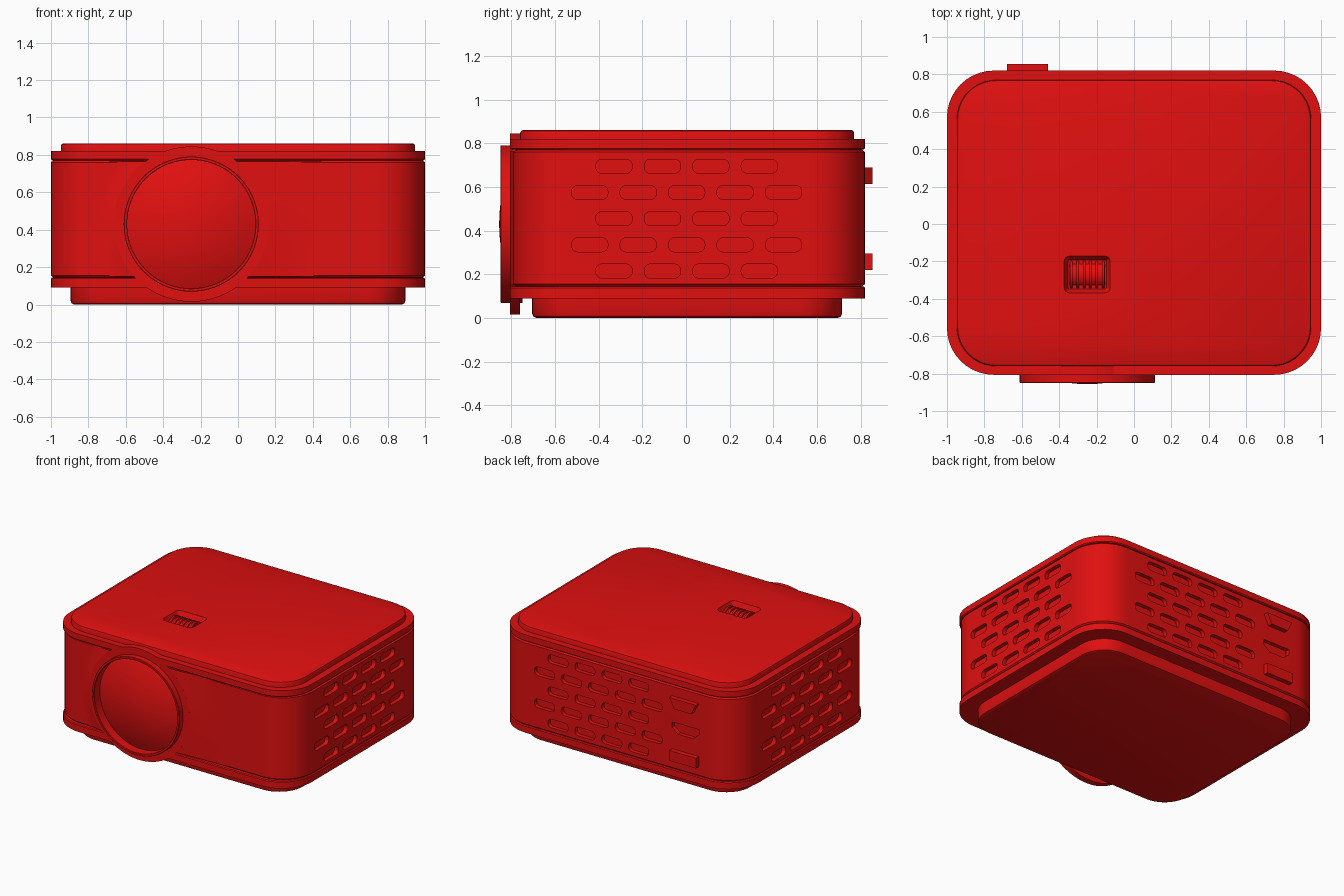
import bpy, bmesh, math
from mathutils import Matrix, Vector

cube = bpy.data.objects.get("Cube")
if cube:
    bpy.data.objects.remove(cube, do_unlink=True)

red = bpy.data.materials.new("glossy red")
red.use_nodes = True
COLOUR = (0.75, 0.005, 0.005, 1)
red.diffuse_color = COLOUR
red.node_tree.nodes["Principled BSDF"].inputs["Base Color"].default_value = COLOUR

LENS_X, LENS_Z = -0.25, 0.43


def rounded(hx, hy, r, n=10):
    """Outline of a rectangle with round corners."""
    pts = []
    for i, (sx, sy) in enumerate([(1, 1), (-1, 1), (-1, -1), (1, -1)]):
        for k in range(n + 1):
            a = math.pi / 2 * (i + k / n)
            pts.append((sx * (hx - r) + r * math.cos(a), sy * (hy - r) + r * math.sin(a)))
    return pts


def skin(bm, rings, matrix=Matrix(), caps=True, loop=False):
    """Join rings of points with quads."""
    rows = [[bm.verts.new(matrix @ Vector(p)) for p in ring] for ring in rings]
    pairs = list(zip(rows, rows[1:])) + ([(rows[-1], rows[0])] if loop else [])
    for a, b in pairs:
        for i in range(len(a)):
            j = (i + 1) % len(a)
            bm.faces.new((a[i], a[j], b[j], b[i]))
    if caps:
        bm.faces.new(rows[0][::-1])
        bm.faces.new(rows[-1])


def slab(bm, hx, hy, r, levels, matrix=Matrix(), n=10):
    """Stack of rounded rectangles; levels are (height, inset)."""
    skin(bm, [[(x, y, z) for x, y in rounded(hx - d, hy - d, r - d, n)]
              for z, d in levels], matrix)


def prism(bm, pts, lo, hi, matrix):
    skin(bm, [[(x, y, z) for x, y in pts] for z in (lo, hi)], matrix)


def lathe(bm, profile, caps=False, loop=False, n=96):
    """Turn (radius, y) points about the lens axis."""
    rings = [[(LENS_X + r * math.cos(2 * math.pi * i / n), y,
               LENS_Z + r * math.sin(2 * math.pi * i / n)) for i in range(n)]
             for r, y in profile]
    skin(bm, rings, caps=caps, loop=loop)


def finish(name, bm, closed=True):
    if closed:
        bmesh.ops.recalc_face_normals(bm, faces=bm.faces)
    mesh = bpy.data.meshes.new(name)
    bm.to_mesh(mesh)
    bm.free()
    mesh.materials.append(red)
    ob = bpy.data.objects.new(name, mesh)
    bpy.context.collection.objects.link(ob)
    return ob


def smooth(ob):
    bpy.ops.object.select_all(action="DESELECT")
    ob.select_set(True)
    bpy.context.view_layer.objects.active = ob
    bpy.ops.object.shade_smooth_by_angle(angle=math.radians(35))


def cut(ob, cutter):
    cutter.hide_render = True
    mod = ob.modifiers.new("cut", "BOOLEAN")
    mod.operation, mod.solver, mod.object = "DIFFERENCE", "EXACT", cutter
    bpy.context.view_layer.objects.active = ob
    bpy.ops.object.modifier_apply(modifier=mod.name)


def simple(name, hx, hy, r, levels, cy=0.0):
    bm = bmesh.new()
    slab(bm, hx, hy, r, levels, Matrix.Translation((0, cy, 0)))
    return finish(name, bm)


# Case, rims, lid and base
body = simple("body", 1.0, 0.805, 0.25,
              [(0.13, 0.015), (0.145, 0.012), (0.155, 0), (0.76, 0), (0.77, 0.012), (0.785, 0.015)], 0.015)
lower_rim = simple("lower_rim", 1.0, 0.813, 0.25, [(0.09, 0), (0.138, 0), (0.144, 0.006)], 0.007)
upper_rim = simple("upper_rim", 1.0, 0.813, 0.25, [(0.771, 0.006), (0.777, 0), (0.82, 0)], 0.007)
lid = simple("lid", 0.947, 0.765, 0.21, [(0.79, 0), (0.848, 0), (0.857, 0.004), (0.862, 0.014)], 0.005)
base = simple("base", 0.895, 0.71, 0.2, [(0, 0.02), (0.006, 0.006), (0.02, 0), (0.11, 0)], 0.005)

# Side and rear vents, plus the recessed rear socket
side_face = Matrix(((0, 0, 1, 0), (1, 0, 0, 0), (0, 1, 0, 0), (0, 0, 0, 1)))
rear_face = Matrix(((-1, 0, 0, 0), (0, 0, 1, 0), (0, 1, 0, 0), (0, 0, 0, 1)))
PORT_X = -0.57
bm = bmesh.new()
for face, depth, mid in ((side_face, 1, 0.003), (side_face, -1, 0.003), (rear_face, 0.82, -0.15)):
    for row in range(5):
        count = 4 + row % 2
        for k in range(count):
            u = mid + (k - (count - 1) / 2) * 0.222
            place = face @ Matrix.Translation((u, 0.215 + 0.12 * row, depth))
            slab(bm, 0.083, 0.032, 0.028, [(-0.03, 0), (0.03, 0)], place, 5)
socket = [(-0.11, 0.04), (-0.11, 0.0), (-0.06, -0.04), (0.06, -0.04), (0.11, 0.0), (0.11, 0.04)]
prism(bm, socket, -0.03, 0.03, rear_face @ Matrix.Translation((-PORT_X, 0.455, 0.82)))
vent_cutter = finish("vent_cutter", bm)
cut(body, vent_cutter)

# Lens well through the case front
bm = bmesh.new()
lathe(bm, [(0.35, -0.95), (0.35, -0.75)], caps=True)
well_cutter = finish("well_cutter", bm)
for part in (body, lower_rim, upper_rim):
    cut(part, well_cutter)

# Tapered well for the focus wheel
WHEEL = (-0.25, -0.27)
bm = bmesh.new()
slab(bm, 0.125, 0.1, 0.03, [(0.815, 0.025), (0.862, 0.002), (0.9, 0)],
     Matrix.Translation((*WHEEL, 0)), 4)
wheel_cutter = finish("wheel_cutter", bm)
cut(lid, wheel_cutter)

for cutter in (vent_cutter, well_cutter, wheel_cutter):
    bpy.data.objects.remove(cutter, do_unlink=True)

# Ribbed focus wheel
bm = bmesh.new()
ribs = [(0.072, 0.095)] + [(0.085, 0.007)] * 6
for i, (radius, half) in enumerate(ribs):
    x = 0 if i == 0 else (i - 3.5) * 0.034
    place = Matrix.Translation((WHEEL[0] + x, WHEEL[1], 0.777)) @ Matrix.Rotation(math.pi / 2, 4, "Y")
    bmesh.ops.create_cone(bm, cap_ends=True, segments=32, radius1=radius, radius2=radius,
                          depth=2 * half, matrix=place)
wheel = finish("focus_wheel", bm)

# Lens collar, ring and domed glass
bm = bmesh.new()
lathe(bm, [(0.345, -0.76), (0.345, -0.806), (0.415, -0.806), (0.415, -0.76)], loop=True)
collar = finish("lens_collar", bm)
bm = bmesh.new()
lathe(bm, [(0.343, -0.75), (0.343, -0.848), (0.346, -0.851), (0.358, -0.851),
           (0.361, -0.848), (0.361, -0.75)], loop=True)
ring = finish("lens_ring", bm)
bm = bmesh.new()
lathe(bm, [(0.346, -0.75)] + [(0.346 * s, -0.856 + 0.075 * s * s)
                              for s in (1, 0.9, 0.75, 0.6, 0.45, 0.3, 0.15, 0.03)], caps=True)
glass = finish("lens_glass", bm)

# Gentle swell of the front panel towards the lens
bm = bmesh.new()
rings = []
for k in range(11):
    t = k / 10
    row = []
    for i in range(96):
        a = 2 * math.pi * i / 96
        r = 0.413 + t * (0.24 + 0.13 * math.cos(a))
        row.append((LENS_X + r * math.cos(a), -0.806 + 0.018 * (1 - (1 - t) ** 2),
                    LENS_Z + r * math.sin(a)))
    rings.append(row)
skin(bm, rings, caps=False)
for height, direction in ((0.15, -1), (0.765, 1)):
    bmesh.ops.bisect_plane(bm, geom=bm.verts[:] + bm.edges[:] + bm.faces[:],
                           plane_co=(0, 0, height), plane_no=(0, 0, direction), clear_outer=True)
bmesh.ops.recalc_face_normals(bm, faces=bm.faces)
if sum(f.normal.y for f in bm.faces) > 0:
    bmesh.ops.reverse_faces(bm, faces=bm.faces)
swell = finish("front_swell", bm, closed=False)

# Raised rear plugs
for name, z, low in (("upper_port", 0.652, 0.07), ("lower_port", 0.257, 0.11)):
    bm = bmesh.new()
    prism(bm, [(-0.11, 0.038), (-low, -0.038), (low, -0.038), (0.11, 0.038)], -0.04, 0.035,
          rear_face @ Matrix.Translation((-PORT_X, z, 0.82)))
    finish(name, bm)

for part in (body, lower_rim, upper_rim, lid, base, wheel, collar, ring, glass, swell):
    smooth(part)
